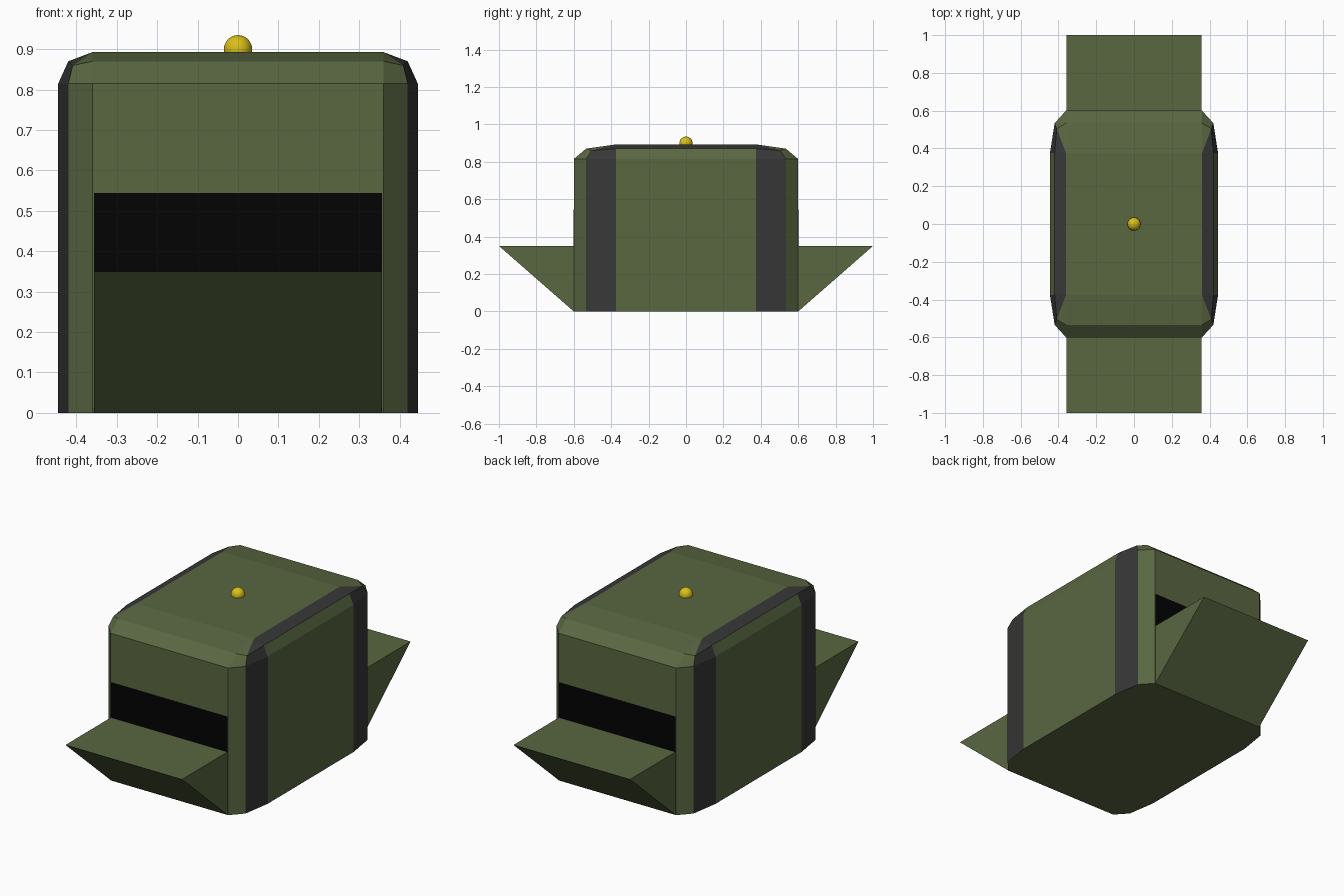
import bpy, bmesh
from mathutils import Vector

if "Cube" in bpy.data.objects:
    bpy.data.objects.remove(bpy.data.objects["Cube"])


def material(name, rgb):
    m = bpy.data.materials.new(name)
    m.diffuse_color = (*rgb, 1)
    m.use_nodes = True
    m.node_tree.nodes["Principled BSDF"].inputs["Base Color"].default_value = m.diffuse_color
    return m


GREEN = material("olive", (0.10, 0.135, 0.053))
TRIM = material("dark_trim", (0.040, 0.039, 0.041))
BLACK = material("black", (0.001, 0.001, 0.001))
GOLD = material("gold", (0.70, 0.52, 0.01))


def finish(bm, name, *mats):
    bmesh.ops.recalc_face_normals(bm, faces=bm.faces)
    me = bpy.data.meshes.new(name)
    bm.to_mesh(me)
    bm.free()
    for m in mats:
        me.materials.append(m)
    ob = bpy.data.objects.new(name, me)
    bpy.context.collection.objects.link(ob)
    return ob


# Body: bevelled in units of the corner radii, then scaled to size
SIZE = Vector((0.445, 0.60, 0.893))
RADII = Vector((0.085, 0.225, 0.078))
H = Vector([s / r for s, r in zip(SIZE, RADII)])


def corner_offset(p):
    return [max(0.0, abs(p[i]) - (H[i] - 1)) for i in range(3)]


bm = bmesh.new()
bmesh.ops.create_cube(bm, size=2)
for v in bm.verts:
    v.co = Vector((v.co.x * H.x, v.co.y * H.y, (v.co.z + 1) / 2 * H.z))
edges = [e for e in bm.edges if max(v.co.z for v in e.verts) > 1]
bmesh.ops.bevel(bm, geom=edges, offset=1, offset_type='OFFSET', segments=2,
                profile=0.5, affect='EDGES')

# Split the upper corner quads so the trim turns diagonally
for f in list(bm.faces):
    x, y, z = corner_offset(f.calc_center_median())
    if len(f.verts) == 4 and min(x, y) > 0.02 and z > max(x, y):
        a = max(f.verts, key=lambda v: v.co.z - sum(corner_offset(v.co)[:2]))
        vs = list(f.verts)
        bmesh.utils.face_split(f, a, vs[(vs.index(a) + 2) % 4])

# Dark trim around the corners and along the roof sides
for f in bm.faces:
    x, y, z = corner_offset(f.calc_center_median())
    upright = x > y > 0.02 and x > z
    roof = z > x > 0.02 and x > y + 0.01
    f.material_index = int(upright or roof)
bmesh.ops.scale(bm, vec=RADII, verts=bm.verts)
finish(bm, "body", GREEN, TRIM)

# Wedge shelf and black slot at each end
W = 0.357
for side, s in (("front", -1), ("back", 1)):
    bm = bmesh.new()
    tri = [bm.verts.new((-W, s * y, z)) for y, z in ((0.6, 0), (1, 0.35), (0.6, 0.35))]
    face = bm.faces.new(tri)
    ext = bmesh.ops.extrude_face_region(bm, geom=[face], use_keep_orig=True)["geom"]
    bmesh.ops.translate(bm, vec=(2 * W, 0, 0),
                        verts=[g for g in ext if isinstance(g, bmesh.types.BMVert)])
    finish(bm, side + "_shelf", GREEN)

    bm = bmesh.new()
    bmesh.ops.create_cube(bm, size=1)
    bmesh.ops.scale(bm, vec=(2 * W, 0.004, 0.194), verts=bm.verts)
    bmesh.ops.translate(bm, vec=(0, s * 0.6, 0.447), verts=bm.verts)
    finish(bm, side + "_slot", BLACK)

# Round knob on the roof
bm = bmesh.new()
bmesh.ops.create_uvsphere(bm, u_segments=32, v_segments=16, radius=0.035)
bmesh.ops.translate(bm, vec=(0, 0, 0.90), verts=bm.verts)
for f in bm.faces:
    f.smooth = True
finish(bm, "roof_knob", GOLD)
